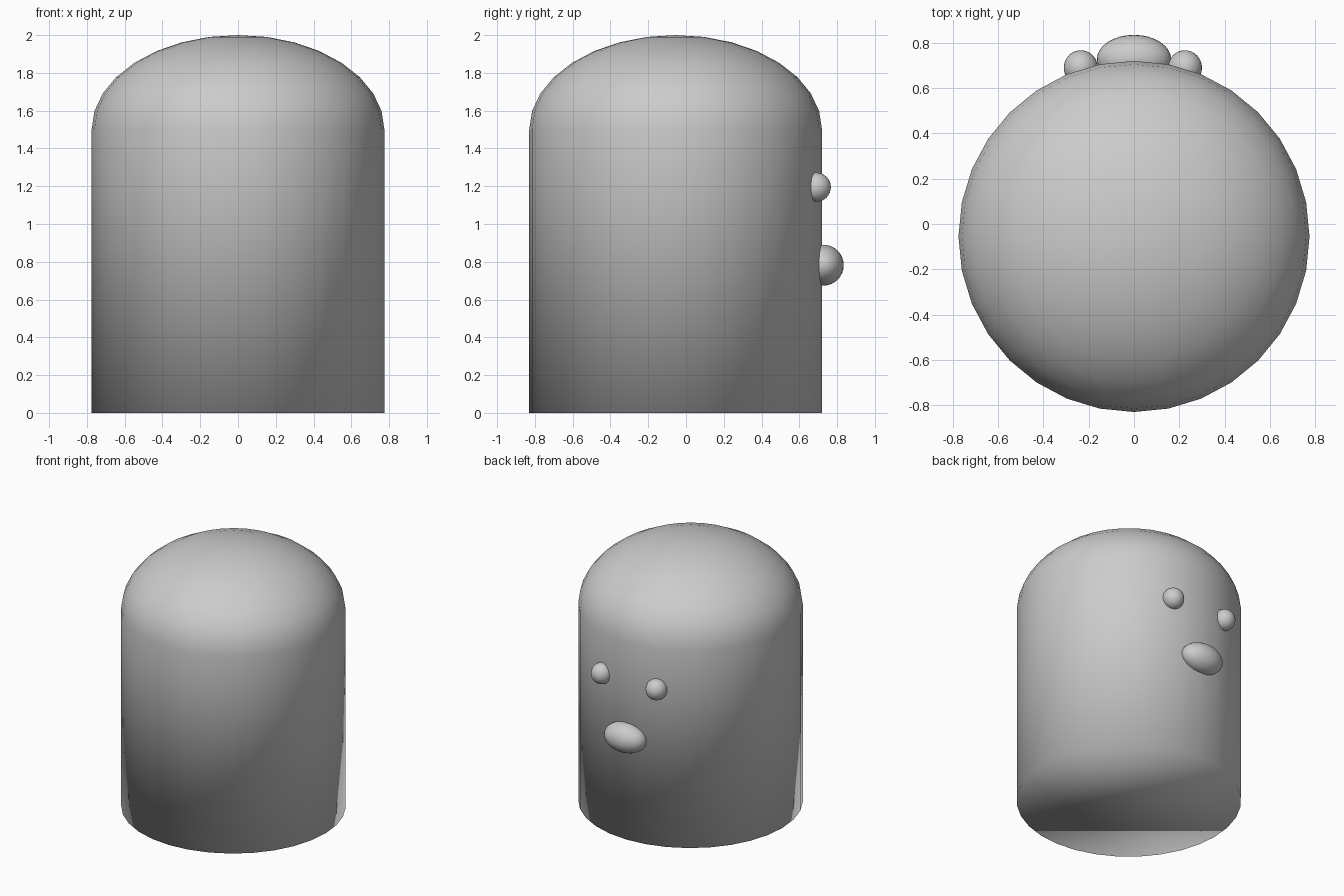
import bpy, bmesh, math
from mathutils import Matrix, Vector

if "Cube" in bpy.data.objects:
    bpy.data.objects.remove(bpy.data.objects["Cube"])

grey = bpy.data.materials.new("plain_grey")
grey.diffuse_color = (0.6, 0.6, 0.6, 1.0)
grey.use_nodes = True
grey.node_tree.nodes["Principled BSDF"].inputs["Base Color"].default_value = grey.diffuse_color


def finish(bm, name):
    """Turn a bmesh into a smooth grey object."""
    bmesh.ops.recalc_face_normals(bm, faces=bm.faces)
    mesh = bpy.data.meshes.new(name)
    bm.to_mesh(mesh)
    bm.free()
    mesh.materials.append(grey)
    for p in mesh.polygons:
        p.use_smooth = True
    obj = bpy.data.objects.new(name, mesh)
    bpy.context.collection.objects.link(obj)
    return obj


def ellipsoid(name, center, radii):
    bm = bmesh.new()
    bmesh.ops.create_uvsphere(bm, u_segments=32, v_segments=16, radius=1)
    bm.transform(Matrix.Translation(center) @ Matrix.Diagonal((*radii, 1)))
    return finish(bm, name)


# Body: straight wall with a flattened half-sphere dome and a flat base
RADIUS, SHOULDER, DOME, CENTER_Y, SIDES, RINGS = 0.775, 1.5, 0.5, -0.055, 32, 8
profile = [(RADIUS, 0.0)]
for i in range(RINGS):
    a = math.pi / 2 * i / RINGS
    profile.append((RADIUS * math.cos(a), SHOULDER + DOME * math.sin(a)))

bm = bmesh.new()
rings = []
for r, z in profile:
    rings.append([bm.verts.new((r * math.cos(math.tau * k / SIDES),
                                CENTER_Y + r * math.sin(math.tau * k / SIDES), z))
                  for k in range(SIDES)])
for low, high in zip(rings, rings[1:]):
    for k in range(SIDES):
        n = (k + 1) % SIDES
        bm.faces.new((low[k], low[n], high[n], high[k]))
bm.faces.new(rings[0][::-1])
apex = bm.verts.new((0, CENTER_Y, SHOULDER + DOME))
for k in range(SIDES):
    bm.faces.new((rings[-1][k], rings[-1][(k + 1) % SIDES], apex))
finish(bm, "body")

# Eyes, set into the back wall
for name, x in (("left_eye", -0.235), ("right_eye", 0.225)):
    ellipsoid(name, Vector((x, 0.69, 1.195)), (0.075, 0.077, 0.077))

# Nose
ellipsoid("nose", Vector((0, 0.728, 0.782)), (0.164, 0.107, 0.108))
